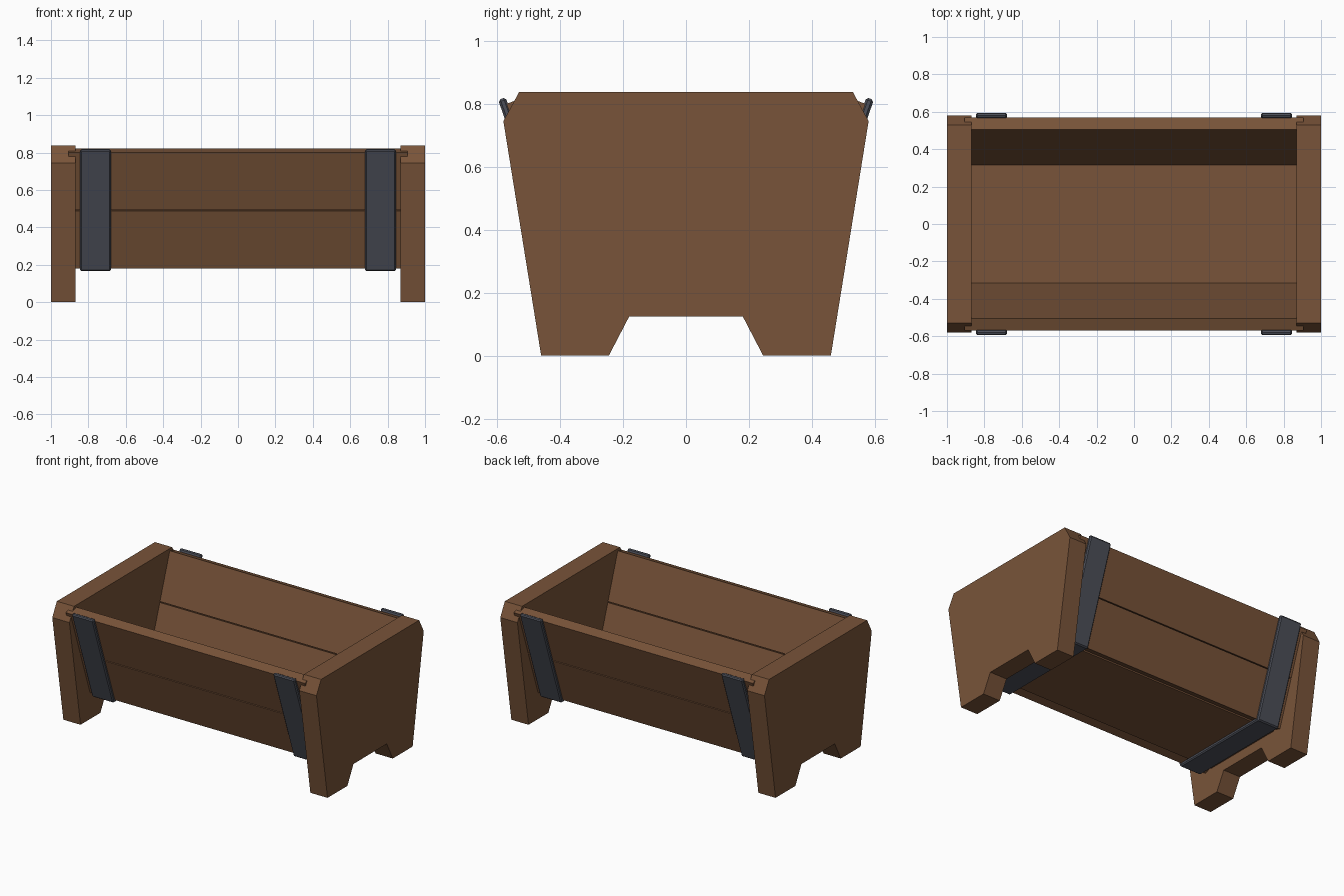
import bpy, bmesh, math
from mathutils import Vector

if "Cube" in bpy.data.objects:
    bpy.data.objects.remove(bpy.data.objects["Cube"])


def material(name, rgb):
    m = bpy.data.materials.new(name)
    m.diffuse_color = (*rgb, 1)
    m.use_nodes = True
    m.node_tree.nodes["Principled BSDF"].inputs["Base Color"].default_value = m.diffuse_color
    return m


wood = material("brown wood", (0.19, 0.088, 0.041))
iron = material("dark iron", (0.074, 0.080, 0.102))


def prism(name, profile, x0, x1, mat, bevel=0):
    """Extrude a (y, z) outline along x."""
    bm = bmesh.new()
    f = bm.faces.new([bm.verts.new((x0, y, z)) for y, z in profile])
    out = bmesh.ops.extrude_face_region(bm, geom=[f])["geom"]
    bmesh.ops.translate(bm, vec=(x1 - x0, 0, 0),
                        verts=[v for v in out if isinstance(v, bmesh.types.BMVert)])
    bmesh.ops.recalc_face_normals(bm, faces=bm.faces[:])
    me = bpy.data.meshes.new(name)
    bm.to_mesh(me)
    bm.free()
    me.materials.append(mat)
    ob = bpy.data.objects.new(name, me)
    bpy.context.collection.objects.link(ob)
    if bevel:
        mod = ob.modifiers.new("bevel", 'BEVEL')
        mod.width, mod.segments = bevel, 1
    return ob


def mirrored(half):
    return half + [(-y, z) for y, z in reversed(half)]


# End panels with cut-out feet and chamfered shoulders
end = mirrored([(0.18, 0.125), (0.245, 0), (0.46, 0), (0.58, 0.745), (0.53, 0.837)])
prism("left_end_panel", end, -1, -0.87, wood)
prism("right_end_panel", end, 0.87, 1, wood)

# Slanted side planks: u runs up the slope, n points outward
t = math.radians(19)
u = Vector((math.sin(t), math.cos(t)))
n = Vector((math.cos(t), -math.sin(t)))
top = Vector((0.57, 0.80))
length = 0.62 / math.cos(t)
thick, gap = 0.069, 0.006
half = (length - gap) / 2
for s, side in ((-1, "front"), (1, "back")):
    for a, part in ((0, "upper"), (half + gap, "lower")):
        p, q = top - u * a, top - u * (a + half)
        prof = [(s * v.x, v.y) for v in (p, q, q - n * thick, p - n * thick)]
        prism(f"{side}_{part}_plank", prof, -0.905, 0.905, wood)

# Floor board wedged between the planks
prism("floor", [(0.30, 0.19), (0.325, 0.27), (-0.325, 0.27), (-0.30, 0.19)],
      -0.88, 0.88, wood)


# U-shaped iron straps around sides and bottom
def on_slope(offset, z):
    p = top + n * offset
    p = p + u * ((z - p.y) / u.y)
    return (p.x, p.y)


tip_out = top + u * 0.02 + n * 0.021
tip_in = top + u * 0.02 - n * 0.004
strap = mirrored([on_slope(-0.004, 0.192), tuple(tip_in), tuple(tip_out),
                  on_slope(0.021, 0.166)])
for s, side in ((-1, "left"), (1, "right")):
    prism(f"{side}_strap", strap, s * 0.762 - 0.082, s * 0.762 + 0.082, iron, 0.007)
